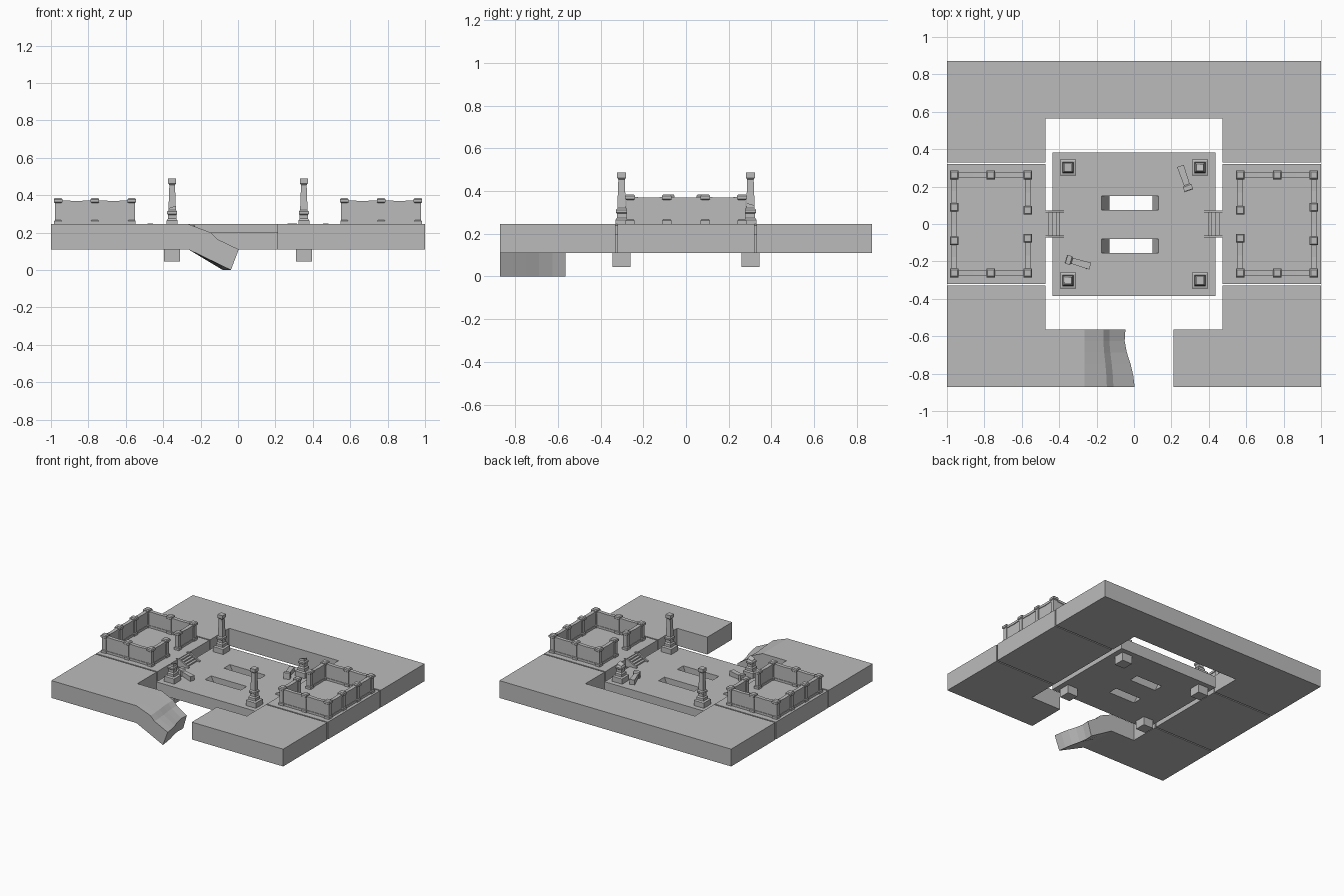
import bpy, bmesh, math
from mathutils import Matrix, Vector

cube = bpy.data.objects.get("Cube")
if cube:
    bpy.data.objects.remove(cube, do_unlink=True)

stone = bpy.data.materials.new("grey_stone")
stone.use_nodes = True
GREY = (0.5, 0.5, 0.5, 1)
stone.diffuse_color = GREY
stone.node_tree.nodes["Principled BSDF"].inputs["Base Color"].default_value = GREY

BOTTOM, TOP, FLOOR = 0.11, 0.245, 0.2


def finish(name, bm):
    bmesh.ops.recalc_face_normals(bm, faces=bm.faces)
    mesh = bpy.data.meshes.new(name)
    bm.to_mesh(mesh)
    bm.free()
    mesh.materials.append(stone)
    obj = bpy.data.objects.new(name, mesh)
    bpy.context.collection.objects.link(obj)
    return obj


def loft(bm, sections):
    """Skin a list of equal-length closed loops and cap both ends."""
    rings = [[bm.verts.new(p) for p in s] for s in sections]
    n = len(rings[0])
    for a, b in zip(rings, rings[1:]):
        for i in range(n):
            j = (i + 1) % n
            bm.faces.new((a[i], a[j], b[j], b[i]))
    bm.faces.new(rings[0][::-1])
    bm.faces.new(rings[-1])
    return rings


def rect(x0, x1, y0, y1):
    return [(x0, y0), (x1, y0), (x1, y1), (x0, y1)]


def prism(bm, outline, z0, z1):
    return loft(bm, [[(x, y, z) for x, y in outline] for z in (z0, z1)])


def box(bm, x0, x1, y0, y1, z0, z1):
    return prism(bm, rect(x0, x1, y0, y1), z0, z1)


def square_stack(bm, profile, cx=0, cy=0):
    """Square column from (half width, z) steps."""
    return loft(bm, [[(cx + x, cy + y, z) for x, y in rect(-r, r, -r, r)]
                     for r, z in profile])


# Outer walkway: back U and two front corners
IN_X, IN_Y, OUT_Y, SEAM = 0.472, 0.565, 0.872, 0.33
bm = bmesh.new()
prism(bm, [(-1, SEAM), (-IN_X, SEAM), (-IN_X, IN_Y), (IN_X, IN_Y),
           (IN_X, SEAM), (1, SEAM), (1, OUT_Y), (-1, OUT_Y)], BOTTOM, TOP)
finish("back_walkway", bm)

for name, s, end in (("front_left_walkway", 1, 0.212), ("front_right_walkway", -1, 0.265)):
    bm = bmesh.new()
    prism(bm, [(s, -OUT_Y), (s, -SEAM), (s * IN_X, -SEAM), (s * IN_X, -IN_Y),
               (s * end, -IN_Y), (s * end, -OUT_Y)], BOTTOM, TOP)
    finish(name, bm)

# Collapsed end of the front walkway, with a ragged edge
bm = bmesh.new()
profile = [(-0.265, TOP, 0), (-0.145, 0.2, 0.35), (-0.11, 0.165, 0.4),
           (0.004, 0.11, 1), (-0.038, 0, 0.8), (-0.265, BOTTOM, 0)]
ragged = [0, -0.008, -0.022, -0.042, -0.054, -0.05]
sections = []
for i, shift in enumerate(ragged):
    y = -OUT_Y + (OUT_Y - IN_Y) * i / (len(ragged) - 1)
    sections.append([(x + shift * k, y, z) for x, z, k in profile])
loft(bm, sections)
finish("collapsed_walkway", bm)

# Sunken central platform with two slots whose ends slope inward
bm = bmesh.new()
box(bm, -0.435, 0.435, -0.385, 0.382, BOTTOM, FLOOR)
platform = finish("central_platform", bm)
bm = bmesh.new()
for cy in (0.113, -0.118):
    lo, hi = rect(-0.12, 0.09, cy - 0.037, cy + 0.037), rect(-0.185, 0.14, cy - 0.037, cy + 0.037)
    loft(bm, [[(x, y, BOTTOM - 0.02) for x, y in lo],
              [(x, y, FLOOR + 0.02) for x, y in hi]])
cutter = finish("slot_cutter", bm)
cutter.hide_render = True
cut = platform.modifiers.new("slots", "BOOLEAN")
cut.operation, cut.solver, cut.object = "DIFFERENCE", "EXACT", cutter
bpy.context.view_layer.objects.active = platform
bpy.ops.object.modifier_apply(modifier=cut.name)
bpy.data.objects.remove(cutter, do_unlink=True)

# Corner pillars: two whole, two snapped off
BASE = [(0.043, 0.045), (0.043, 0.24), (0.029, 0.245), (0.029, 0.265),
        (0.022, 0.275), (0.022, 0.295), (0.027, 0.3), (0.027, 0.312), (0.02, 0.32)]
SHAFT = [(0.015, 0.455), (0.021, 0.462), (0.021, 0.488)]
PX, PY = 0.352, 0.302
for name, x, y, whole in (("back_right_pillar", -PX, PY, True), ("front_left_pillar", PX, -PY, True),
                          ("back_left_stump", PX, PY, False), ("front_right_stump", -PX, -PY, False)):
    bm = bmesh.new()
    rings = square_stack(bm, BASE + (SHAFT if whole else [(0.019, 0.33)]), x, y)
    if not whole:
        for i, v in enumerate(rings[-1]):
            v.co.z += (0, 0.014, 0.004, -0.008)[i]
    finish(name, bm)

# Fallen shafts lying on the platform; the cap is at the given start
for name, start, end in (("fallen_shaft_right", (-0.362, -0.188), (-0.235, -0.225)),
                         ("fallen_shaft_left", (0.293, 0.18), (0.248, 0.31))):
    a, b = Vector((*start, FLOOR + 0.024)), Vector((*end, FLOOR + 0.019))
    bm = bmesh.new()
    length = (b - a).length
    square_stack(bm, [(0.024, 0), (0.024, 0.025), (0.016, 0.032), (0.019, length)])
    turn = (b - a).to_track_quat("Z", "Y").to_matrix().to_4x4()
    bm.transform(Matrix.Translation(a) @ turn)
    finish(name, bm)


def fence_run(bm, a, b):
    """Panel with top and bottom rails between two points, slightly sagging."""
    a, b = Vector(a), Vector(b)
    along = (b - a).normalized()
    side = Vector((-along.y, along.x))
    for half, z0, z1 in ((0.009, TOP, 0.36), (0.014, 0.355, 0.373), (0.013, TOP, 0.262)):
        sections = []
        for t in (0, 0.5, 1):
            c = a.lerp(b, t)
            sag = -0.004 if t == 0.5 and z1 > 0.37 else 0
            sections.append([(*(c + side * w), z + sag) for w, z in
                             ((-half, z0), (half, z0), (half, z1), (-half, z1))])
        loft(bm, sections)


# Side terraces with fences and steps, mirrored left and right
POST = [(0.021, TOP), (0.021, 0.262), (0.016, 0.267), (0.016, 0.358),
        (0.023, 0.363), (0.023, 0.378), (0.017, 0.385)]
FX0, FX1, FY = 0.568, 0.962, 0.262
path = [(FX0, 0.073), (FX0, FY), (0.765, FY), (FX1, FY), (FX1, 0.09),
        (FX1, -0.09), (FX1, -FY), (0.765, -FY), (FX0, -FY), (FX0, -0.076)]
for label, s in (("left", 1), ("right", -1)):
    bm = bmesh.new()
    box(bm, s * IN_X, s, -0.32, 0.32, BOTTOM, TOP)
    finish(label + "_terrace", bm)

    bm = bmesh.new()
    points = [(s * x, y) for x, y in path]
    for x, y in points:
        square_stack(bm, POST, x, y)
    finish(label + "_fence_posts", bm)

    bm = bmesh.new()
    for a, b in zip(points, points[1:]):
        fence_run(bm, a, b)
    finish(label + "_fence_panels", bm)

    bm = bmesh.new()
    steps = 4
    for i in range(steps):
        x = 0.395 + 0.02 * i
        box(bm, s * x, s * 0.485, -0.062, 0.062, FLOOR - 0.01,
            FLOOR + (TOP - FLOOR) * (i + 1) / (steps + 0.5))
    for y in (-0.067, 0.067):
        loft(bm, [[(s * x, y + w, z) for x, z in
                   ((0.375, FLOOR - 0.01), (0.375, FLOOR + 0.008), (0.46, 0.25),
                    (0.485, 0.25), (0.485, FLOOR - 0.01))] for w in (-0.006, 0.006)])
    finish(label + "_steps", bm)
